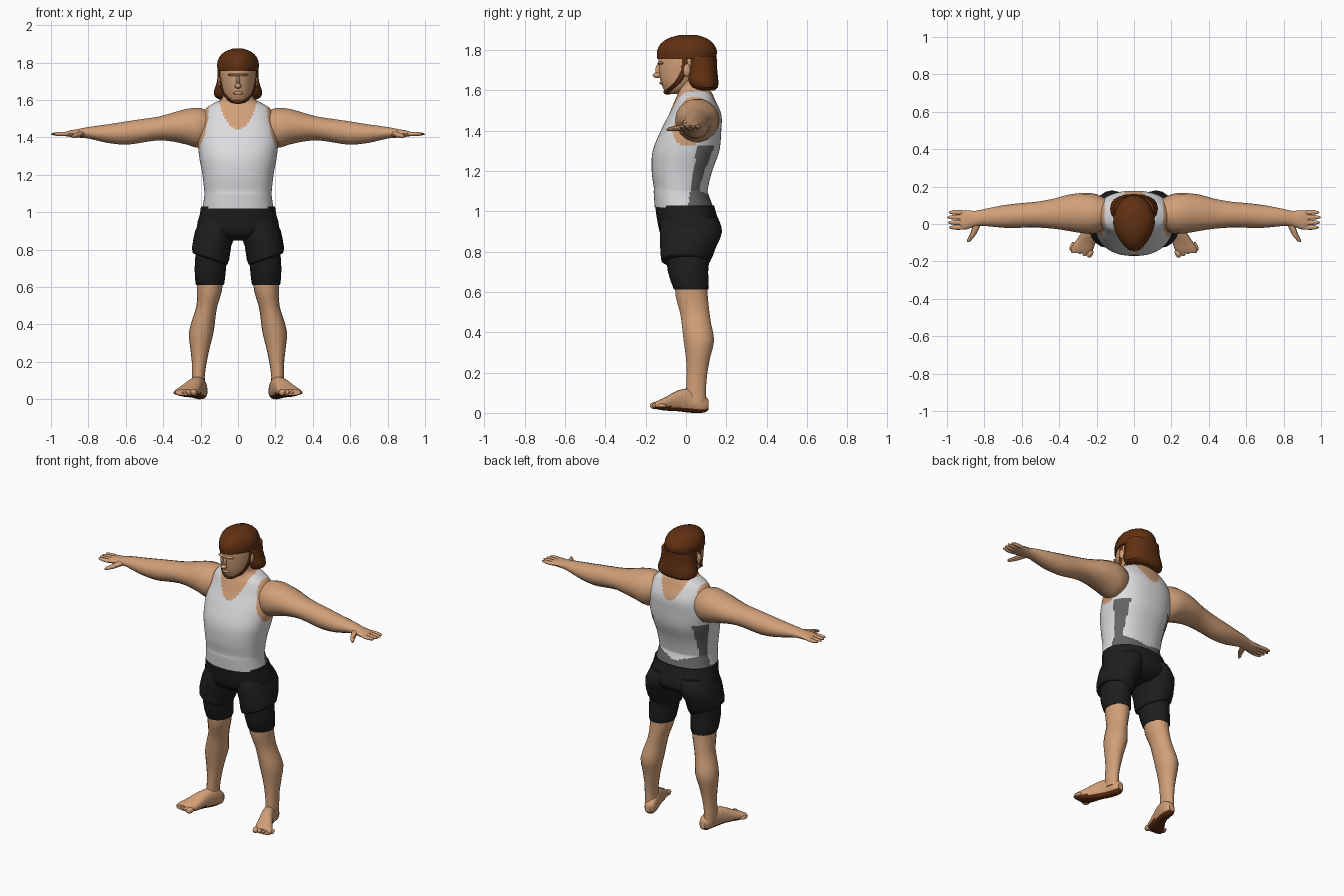
import bpy
import bmesh
from math import cos, sin, pi, copysign, radians
from mathutils import Matrix, Vector

default_cube = bpy.data.objects.get("Cube")
if default_cube:
    bpy.data.objects.remove(default_cube, do_unlink=True)


def make_material(name, red, green, blue):
    mat = bpy.data.materials.new(name)
    mat.use_nodes = True
    colour = (red, green, blue, 1)
    mat.diffuse_color = colour
    shader = next(n for n in mat.node_tree.nodes if n.type == "BSDF_PRINCIPLED")
    shader.inputs["Base Color"].default_value = colour
    shader.inputs["Roughness"].default_value = 0.8
    return mat


skin = make_material("skin", 0.64, 0.35, 0.19)
brown = make_material("brown hair", 0.12, 0.03, 0.006)
white = make_material("shirt white", 0.72, 0.72, 0.74)
grey = make_material("shirt dark grey", 0.13, 0.13, 0.135)
black = make_material("shorts black", 0.013, 0.013, 0.013)

parts = []


def finish(name, bm, mats, rule=None):
    """Turn a bmesh into an object, colouring its faces by a rule."""
    bmesh.ops.recalc_face_normals(bm, faces=bm.faces[:])
    bm.normal_update()
    if rule:
        for face in bm.faces:
            face.material_index = rule(face.calc_center_median(), face.normal)
    mesh = bpy.data.meshes.new(name)
    bm.to_mesh(mesh)
    bm.free()
    for mat in mats:
        mesh.materials.append(mat)
    obj = bpy.data.objects.new(name, mesh)
    bpy.context.collection.objects.link(obj)
    parts.append(obj)
    return obj


def spline(rings, steps):
    """Smoothly fill in cross-sections between the given ones."""
    result = []
    last = len(rings) - 1
    for i in range(last):
        around = (rings[max(i - 1, 0)], rings[i], rings[i + 1], rings[min(i + 2, last)])
        for s in range(steps):
            t = s / steps
            result.append([
                b + 0.5 * t * (c - a + t * (2 * a - 5 * b + 4 * c - d + t * (3 * (b - c) + d - a)))
                for a, b, c, d in zip(*around)])
    result.append(list(rings[last]))
    return result


def loft(name, rings, mats, axis="z", side=1, sides=20, steps=2, power=2.0, warp=None, rule=None):
    """Skin rounded sections: position along axis, two centre values, two radii."""
    bm = bmesh.new()
    loops = []
    for t, ca, cb, ra, rb in spline(rings, steps):
        loop = []
        for k in range(sides):
            angle = 2 * pi * k / sides
            c, s = cos(angle), sin(angle)
            a = ca + ra * copysign(abs(c) ** (2 / power), c)
            b = cb + rb * copysign(abs(s) ** (2 / power), s)
            point = Vector({"x": (t, a, b), "y": (a, t, b), "z": (a, b, t)}[axis])
            if warp:
                point = warp(point)
            point.x *= side
            loop.append(bm.verts.new(point))
        loops.append(loop)
    for low, high in zip(loops, loops[1:]):
        for k in range(sides):
            j = (k + 1) % sides
            bm.faces.new((low[k], low[j], high[j], high[k]))
    bm.faces.new(loops[0])
    bm.faces.new(loops[-1])
    return finish(name, bm, mats, rule)


def blob(name, centre, radii, mat, side=1, turn=0):
    """A stretched ball, turned about the vertical."""
    bm = bmesh.new()
    bmesh.ops.create_uvsphere(bm, u_segments=12, v_segments=8, radius=1)
    place = (Matrix.Translation((centre[0] * side, centre[1], centre[2]))
             @ Matrix.Rotation(turn * side, 4, "Z") @ Matrix.Diagonal((*radii, 1)))
    bmesh.ops.transform(bm, matrix=place, verts=bm.verts[:])
    return finish(name, bm, [mat])


# Torso with neck; the sleeveless shirt is coloured by neckline and armhole curves
def shirt_rule(p, normal):
    ax = abs(p.x)
    neckline = (1.44 if p.y < 0.04 else 1.47) + 14 * ax * ax
    armhole = 0.155 + 0.9 * (1.575 - p.z) ** 2
    if p.z > neckline or (p.z > 1.33 and ax > armhole):
        return 0
    front_edge = 0.01 + 0.16 * (p.z - 1.03)
    side_panel = p.z < 1.33 and ax > 0.14
    lower_back = p.z < 1.06 + 0.3 * ax
    return 2 if p.y > front_edge and (side_panel or lower_back) else 1


loft("torso", [
    (1.02, 0, -.01, .19, .145), (1.09, 0, -.025, .18, .135), (1.12, 0, -.025, .181, .135),
    (1.2, 0, -.02, .19, .15), (1.3, 0, 0, .208, .165), (1.4, 0, .025, .215, .15),
    (1.48, 0, .045, .2, .13), (1.55, 0, .045, .175, .1), (1.585, 0, .045, .125, .085),
    (1.61, 0, .035, .085, .08), (1.68, 0, .03, .075, .08)],
    [skin, white, grey], sides=96, steps=8, power=2.3, rule=shirt_rule)

# Shorts seat
loft("shorts_seat", [
    (1.03, 0, -.007, .198, .146), (.98, 0, .003, .206, .15), (.92, 0, .02, .22, .156),
    (.88, 0, .018, .18, .14), (.85, 0, .015, .08, .09)], [black], power=2.2)


# Head and hair narrow towards the front
def narrow(p):
    p.x *= 1 + 1.6 * min(p.y, 0)
    return p


loft("head", [
    (1.582, 0, -.07, .03, .025), (1.6, 0, -.05, .062, .058), (1.64, 0, -.035, .084, .09),
    (1.7, 0, -.02, .094, .115), (1.76, 0, -.01, .098, .125), (1.82, 0, 0, .085, .11),
    (1.855, 0, 0, .04, .06)], [skin], warp=narrow)
loft("hair_cap", [
    (1.755, 0, 0, .108, .142), (1.79, 0, .005, .112, .15), (1.83, 0, .005, .1, .132),
    (1.86, 0, .008, .068, .092), (1.875, 0, .01, .025, .04)], [brown], warp=narrow, sides=24)
loft("back_hair", [
    (1.6, 0, .095, .09, .045), (1.615, 0, .088, .122, .07), (1.65, 0, .08, .128, .08),
    (1.7, 0, .075, .112, .08), (1.77, 0, .07, .108, .082)], [brown], power=2.3)

# Face
blob("nose_tip", (0, -.143, 1.675), (.018, .022, .014), skin)
blob("nose_bridge", (0, -.132, 1.7), (.011, .02, .035), skin)
blob("brow_ridge", (0, -.122, 1.735), (.055, .02, .01), skin)
blob("lips", (0, -.12, 1.637), (.026, .012, .009), skin)
blob("chin_beard", (0, -.09, 1.592), (.03, .022, .014), brown)

TOE_COUNT = 5
FINGERS = ((.062, .052), (.036, .06), (.008, .057), (-.018, .05))


def shorts_hem(p):
    """Slope the lower hem down towards the inner thigh."""
    if p.z < 0.8:
        p.z += 0.35 * (p.x - 0.15)
    return p


def keep_above_floor(p):
    p.z = max(p.z, 0)
    return p


def sole_rule(p, normal):
    return 1 if normal.z < -0.35 and p.z < 0.045 else 0


for side, label in ((1, "left"), (-1, "right")):
    # Jaw beard and ear
    loft(label + "_jaw_beard", [
        (1.77, .09, -.005, .012, .016), (1.7, .088, -.01, .011, .014),
        (1.64, .074, -.04, .012, .017), (1.605, .046, -.078, .014, .018),
        (1.585, .015, -.09, .014, .014)], [brown], side=side, sides=10)
    blob(label + "_ear", (.096, .004, 1.7), (.012, .018, .032), skin, side)

    # Arm from shoulder to palm
    loft(label + "_arm", [
        (.12, .06, 1.46, .06, .07), (.2, .055, 1.45, .105, .108), (.27, .058, 1.457, .108, .098),
        (.35, .06, 1.455, .097, .078), (.43, .055, 1.447, .08, .064), (.52, .05, 1.434, .069, .064),
        (.6, .046, 1.423, .066, .063), (.7, .04, 1.42, .06, .05), (.8, .035, 1.425, .045, .031),
        (.85, .028, 1.422, .042, .024), (.9, .022, 1.42, .052, .017), (.93, .022, 1.418, .046, .01)],
        [skin], axis="x", side=side, sides=18)
    for i, (y, reach) in enumerate(FINGERS):
        blob(f"{label}_finger_{i + 1}", (.94, y, 1.418), (reach, .0135, .011), skin, side)
    loft(label + "_thumb", [
        (.01, .835, 1.42, .022, .018), (-.05, .858, 1.412, .017, .014),
        (-.085, .88, 1.407, .012, .01), (-.097, .886, 1.405, .005, .005)],
        [skin], axis="y", side=side, sides=10)

    # Loose shorts leg over a tight under-layer
    loft(label + "_shorts_leg", [
        (.97, .1, .018, .095, .138), (.9, .118, .025, .111, .155), (.82, .14, .01, .104, .138),
        (.755, .15, 0, .094, .122), (.75, .15, 0, .08, .106)],
        [black], side=side, warp=shorts_hem)
    loft(label + "_under_shorts", [
        (.8, .14, .01, .085, .11), (.7, .148, .01, .084, .1), (.62, .15, .025, .077, .088),
        (.612, .15, .025, .07, .082)], [black], side=side)

    # Leg: knee, calf, ankle
    loft(label + "_leg", [
        (.65, .15, .025, .07, .08), (.58, .152, .028, .066, .081), (.5, .166, .043, .056, .074),
        (.44, .18, .052, .06, .074), (.36, .196, .064, .066, .077), (.28, .203, .06, .053, .062),
        (.2, .207, .055, .04, .052), (.12, .212, .05, .034, .05), (.05, .21, .05, .036, .052)],
        [skin], side=side, sides=18)

    # Foot, toes turned out, with dark sole
    loft(label + "_foot", [
        (.112, .197, .04, .018, .024), (.09, .198, .045, .035, .044), (.03, .208, .06, .037, .06),
        (-.04, .234, .06, .043, .052), (-.1, .262, .045, .056, .034), (-.135, .278, .04, .06, .024),
        (-.155, .284, .037, .05, .016)],
        [skin, brown], axis="y", side=side, power=2.4, warp=keep_above_floor, rule=sole_rule)
    for i in range(TOE_COUNT):
        size = 0.018 - 0.002 * i
        toe = (.236 + .024 * i, -.155 + .009 * i, .036)
        blob(f"{label}_toe_{i + 1}", toe, (size, .026, size), skin, side, turn=radians(20))

# Smooth shading with sharp edges kept
bpy.ops.object.select_all(action="DESELECT")
for obj in parts:
    obj.select_set(True)
bpy.context.view_layer.objects.active = parts[0]
bpy.ops.object.shade_smooth_by_angle(angle=radians(35))
